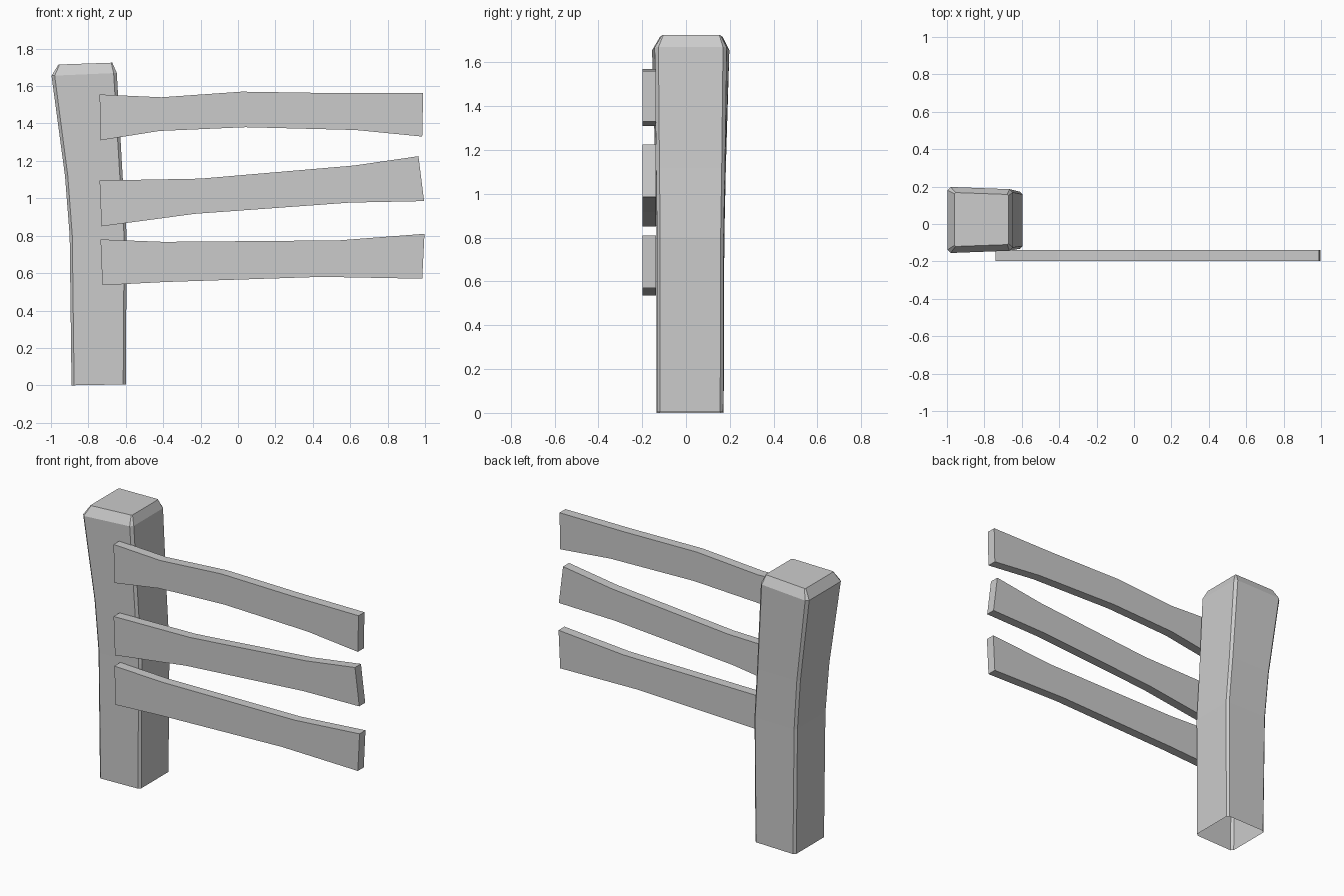
import bpy, bmesh

if "Cube" in bpy.data.objects:
    bpy.data.objects.remove(bpy.data.objects["Cube"])


def finish(bm, name):
    mesh = bpy.data.meshes.new(name)
    bm.to_mesh(mesh)
    bm.free()
    obj = bpy.data.objects.new(name, mesh)
    bpy.context.collection.objects.link(obj)
    return obj


def chamfered_ring(bm, x0, x1, y0, y1, z0, z1, c, skew):
    """Counter-clockwise eight-sided ring; z0/z1 are left/right heights."""
    yb, yf = y1 - skew, y0 + skew      # right side is slightly narrower
    pts = [(x0 + c, y0), (x1 - c, yf), (x1, yf + c), (x1, yb - c),
           (x1 - c, yb), (x0 + c, y1), (x0, y1 - c), (x0, y0 + c)]
    return [bm.verts.new((x, y, z0 + (z1 - z0) * (x - x0) / (x1 - x0)))
            for x, y in pts]


# Leaning post: chamfered section lofted upward, capped top, open base
sections = [
    (-0.89, -0.60, -0.135, 0.172, 0.0, 0.005, 0.014, 0.002),
    (-0.90, -0.595, -0.135, 0.175, 0.80, 0.80, 0.014, 0.003),
    (-0.925, -0.617, -0.14, 0.182, 1.12, 1.12, 0.015, 0.004),
    (-0.997, -0.648, -0.155, 0.198, 1.655, 1.67, 0.017, 0.012),
    (-0.96, -0.672, -0.12, 0.168, 1.715, 1.725, 0.006, 0.010),
]
bm = bmesh.new()
rings = [chamfered_ring(bm, *s) for s in sections]
for a, b in zip(rings, rings[1:]):
    for i in range(8):
        j = (i + 1) % 8
        bm.faces.new((a[i], a[j], b[j], b[i]))
bm.faces.new(rings[-1])
finish(bm, "post")


# Warped planks: front profiles extruded in depth
def plank(name, top, bottom, front=-0.198, back=-0.138):
    bm = bmesh.new()
    outline = bottom + top[::-1]
    f = [bm.verts.new((x, front, z)) for x, z in outline]
    b = [bm.verts.new((x, back, z)) for x, z in outline]
    bm.faces.new(f)
    bm.faces.new(b[::-1])
    for i in range(len(f)):
        j = (i + 1) % len(f)
        bm.faces.new((f[j], f[i], b[i], b[j]))
    return finish(bm, name)


plank("top_rail",
      [(-0.74, 1.555), (-0.41, 1.54), (0.02, 1.57), (0.53, 1.562), (0.99, 1.562)],
      [(-0.735, 1.31), (-0.42, 1.36), (0.04, 1.38), (0.63, 1.365), (0.985, 1.33)])
plank("middle_rail",
      [(-0.74, 1.095), (-0.2, 1.105), (0.62, 1.175), (0.965, 1.225)],
      [(-0.73, 0.85), (-0.23, 0.917), (0.6, 0.977), (0.995, 0.985)])
plank("bottom_rail",
      [(-0.735, 0.78), (-0.4, 0.767), (0.54, 0.775), (0.997, 0.81)],
      [(-0.725, 0.535), (-0.4, 0.552), (0.45, 0.58), (0.985, 0.57)])
